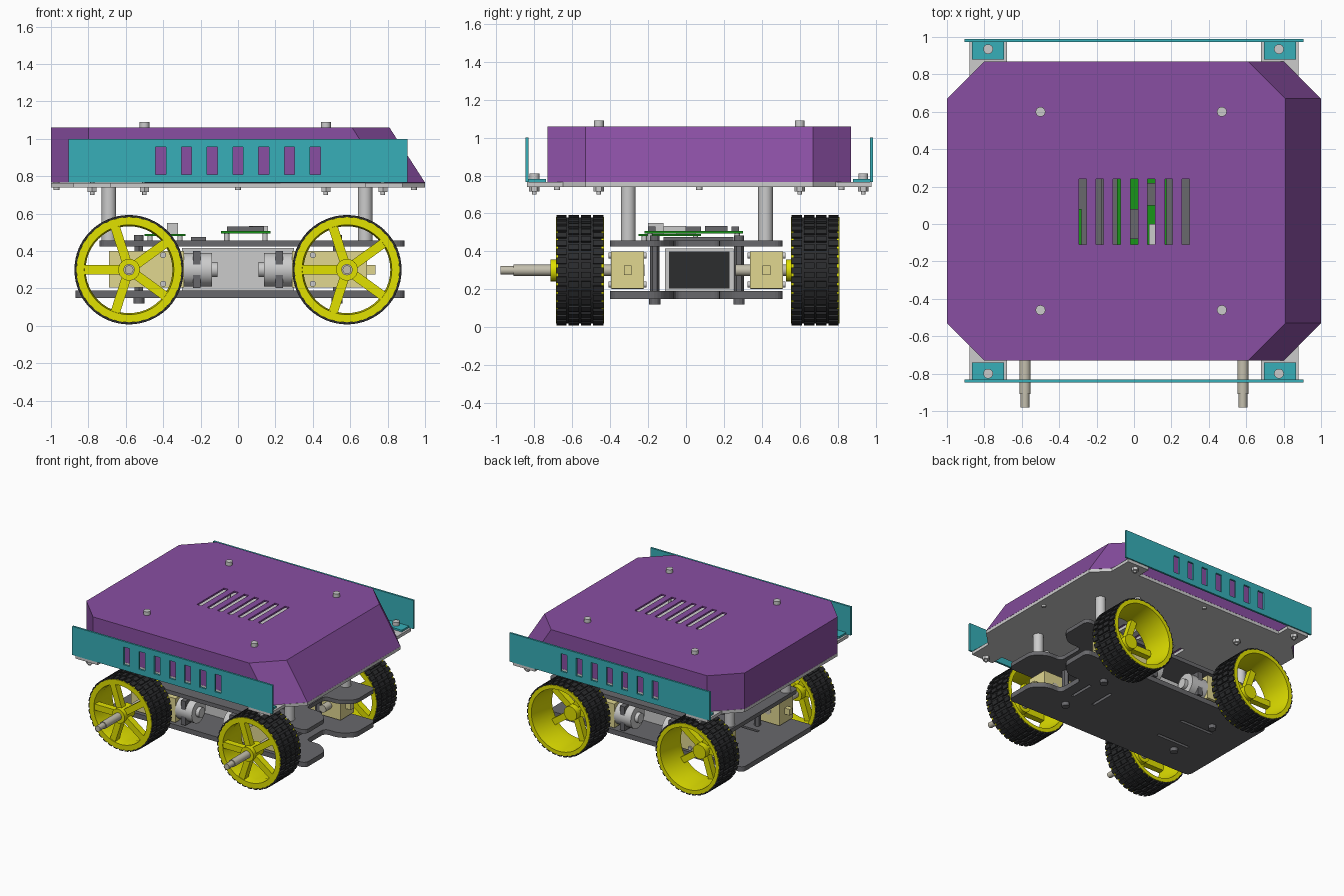
import bpy, bmesh
from math import pi, cos, sin
from mathutils import Matrix, Vector

if "Cube" in bpy.data.objects:
    bpy.data.objects.remove(bpy.data.objects["Cube"])


def mat(name, r, g, b):
    m = bpy.data.materials.new(name)
    m.diffuse_color = (r, g, b, 1)
    m.use_nodes = True
    m.node_tree.nodes["Principled BSDF"].inputs["Base Color"].default_value = m.diffuse_color
    return m


PURPLE = mat("purple", 0.25, 0.077, 0.36)
TEAL = mat("teal", 0.038, 0.43, 0.48)
YELLOW = mat("yellow", 0.75, 0.75, 0.0)
PALE = mat("pale_plastic", 0.75, 0.68, 0.28)
GREEN = mat("board_green", 0.01, 0.30, 0.01)
BLACK = mat("rubber", 0.025, 0.026, 0.028)
AXLE = mat("axle_metal", 0.55, 0.52, 0.42)
DARK = mat("dark_grey", 0.14, 0.14, 0.15)


def finish(name, bm, m=None, smooth=False):
    bmesh.ops.recalc_face_normals(bm, faces=bm.faces)
    me = bpy.data.meshes.new(name)
    bm.to_mesh(me)
    bm.free()
    if m:
        me.materials.append(m)
    ob = bpy.data.objects.new(name, me)
    bpy.context.collection.objects.link(ob)
    if smooth:
        bpy.ops.object.select_all(action='DESELECT')
        ob.select_set(True)
        bpy.context.view_layer.objects.active = ob
        bpy.ops.object.shade_smooth_by_angle(angle=0.6)
    return ob


def add_box(bm, x0, x1, y0, y1, z0, z1, rot=Matrix()):
    M = rot @ Matrix.Translation(((x0 + x1) / 2, (y0 + y1) / 2, (z0 + z1) / 2)) \
        @ Matrix.Diagonal((x1 - x0, y1 - y0, z1 - z0, 1))
    bmesh.ops.create_cube(bm, size=1, matrix=M)


def boxes(name, items, m=None):
    bm = bmesh.new()
    for b in items:
        add_box(bm, *b)
    return finish(name, bm, m)


def add_cyl(bm, a, b, r, n=24):
    a, b = Vector(a), Vector(b)
    q = (b - a).to_track_quat('Z', 'Y').to_matrix().to_4x4()
    bmesh.ops.create_cone(bm, cap_ends=True, segments=n, radius1=r, radius2=r,
                          depth=(b - a).length, matrix=Matrix.Translation((a + b) / 2) @ q)


def cyls(name, items, m=None):
    bm = bmesh.new()
    for c in items:
        add_cyl(bm, *c)
    return finish(name, bm, m, True)


def prism(name, half, yc, z0, z1, m=None, round_r=0):
    # outline given for the +y half, mirrored about y = yc
    pts = half + [(x, -y) for x, y in reversed(half)]
    bm = bmesh.new()
    f = bm.faces.new([bm.verts.new((x, y + yc, z0)) for x, y in pts])
    r = bmesh.ops.extrude_face_region(bm, geom=[f])
    for v in r["geom"]:
        if isinstance(v, bmesh.types.BMVert):
            v.co.z = z1
    if round_r:
        up = [e for e in bm.edges if abs(e.verts[0].co.z - e.verts[1].co.z) > 1e-4]
        bmesh.ops.bevel(bm, geom=up, offset=round_r, segments=4, profile=0.5, affect='EDGES')
    return finish(name, bm, m)


def cut(ob, items):
    # cut box-shaped openings, then bake the result
    c = boxes("cutter", items)
    c.hide_render = True
    md = ob.modifiers.new("cut", 'BOOLEAN')
    md.operation, md.object, md.solver = 'DIFFERENCE', c, 'EXACT'
    dg = bpy.context.evaluated_depsgraph_get()
    me = bpy.data.meshes.new_from_object(ob.evaluated_get(dg))
    ob.modifiers.clear()
    ob.data = me
    bpy.data.objects.remove(c)


# body shell: folded sheet with sloped nose at +x
YC = 0.07
low = [(-1, .6), (-.8, .8), (.8, .8), (1, .6), (1, -.6), (.8, -.8), (-.8, -.8), (-1, -.6)]
bm = bmesh.new()
vb = [bm.verts.new((x, y + YC, 0.766)) for x, y in low]
vt = [bm.verts.new((x - (0.19 if x > 0 else 0), y + YC, 1.06)) for x, y in low]
bm.faces.new(vt)
for i in range(8):
    j = (i + 1) % 8
    bm.faces.new((vb[i], vb[j], vt[j], vt[i]))
shell = finish("body_shell", bm, PURPLE)
sol = shell.modifiers.new("sheet", 'SOLIDIFY')
sol.thickness, sol.offset, sol.use_even_offset = 0.015, -1, True
vents = [(-.295 + .092 * i, -.255 + .092 * i, -.11, .24, 0.6, 1.3) for i in range(7)]
cut(shell, vents)

# body floor plate with four corner tabs
floor = prism("body_floor", [(-1, .6), (-.88, .72), (-.88, .91), (-.68, .91), (-.68, .8), (.68, .8),
                             (.68, .91), (.88, .91), (.88, .72), (1, .6)], YC, 0.74, 0.765)
cut(floor, vents)

# side panels with slots and feet
for s, side in ((-1, "front"), (1, "back")):
    y = YC + s * .91
    panel = boxes(side + "_side_panel", [(-.905, .905, y - .008, y + .008, .766, 1.0)], TEAL)
    cut(panel, [(-.44 + .1375 * i, -.385 + .1375 * i, y - .1, y + .1, .81, .955) for i in range(7)])
    y0, y1 = sorted((y - s * .008, y - s * .1))
    boxes(side + "_panel_feet", [(x - .085, x + .085, y0, y1, .766, .781) for x in (-.78, .78)], TEAL)

# screws with nuts below
bm = bmesh.new()
screws = [(x, y, 1.06) for x in (-.5, .47) for y in (-.46, .6)]
screws += [(x, y, .78) for x in (-.78, .775) for y in (-.8, .935)]
for x, y, z in screws:
    add_cyl(bm, (x, y, z), (x, y, z + .03), .026)
    add_cyl(bm, (x, y, .70), (x, y, z), .012, 12)
    add_cyl(bm, (x, y, .715), (x, y, .74), .028, 6)
for x, y in ((-.97, .07), (.94, .07), (0, -.68), (0, .82)):
    add_cyl(bm, (x, y, .725), (x, y, .79), .016, 12)
finish("body_screws", bm, None, True)

# chassis decks with notched end
CC = 0.055
deck = [(-.87, .455), (.89, .455), (.89, .2), (.79, .12), (.66, .12)]
lower = prism("lower_deck", deck, CC, .15, .19, DARK, .04)
upper = prism("upper_deck", [(-.74, .455)] + deck[1:], CC, .425, .457, DARK, .04)
slots = [(-.6, -.3, y - .012, y + .012, .1, .6) for y in (-.08, .19)]
slots += [(x - .012, x + .012, -.05, .16, .1, .6) for x in (.36, .56)]
for d in (lower, upper):
    cut(d, slots)

# posts between decks and up to the body floor
cyls("body_posts", [((x, y, .457), (x, y, .74), .039) for x in (-.69, .68) for y in (-.305, .42)])
bm = bmesh.new()
for x in (-.53, .53):
    for y in (-.165, .28):
        add_cyl(bm, (x, y, .19), (x, y, .425), .026, 6)
        for za, zb, r in ((.12, .15, .03), (.457, .485, .026)):
            add_cyl(bm, (x, y, za), (x, y, zb), r, 12)
finish("deck_standoffs", bm, DARK)

# battery pack
boxes("battery_case", [(-.3, .3, -.11, .25, .19, .415)])
boxes("battery_ends", [(x - .006, x + .006, -.09, .23, .205, .4) for x in (-.3, .3)], BLACK)

# gear motors
for s in (-1, 1):
    for yc, tag in ((-.308, "front"), (.425, "back")):
        def bx(a, b, *r):
            return (*sorted((s * a, s * b)), *r)
        name = tag + ("_left" if s < 0 else "_right")
        boxes(name + "_gearbox", [bx(.29, .69, yc - .087, yc + .087, .205, .4),
                                  bx(.69, .735, yc - .02, yc + .02, .275, .325)], PALE)
        cyls(name + "_motor_can", [((s * .14, yc, .3), (s * .29, yc, .3), .09),
                                   ((s * .11, yc, .3), (s * .14, yc, .3), .04)])
        boxes(name + "_motor_strap", [bx(.2, .24, yc - .085, yc + .085, .202, .4)], DARK)
        cyls(name + "_gearbox_screws", [((s * x, yc - .1, z), (s * x, yc + .1, z), .016, 12)
                                        for x in (.4,) for z in (.225, .378)])
        cx = s * .5825
        if yc < 0:
            rods = [((cx, -.91, .3), (cx, -.22, .3), .03), ((cx, -.98, .3), (cx, -.91, .3), .023)]
        else:
            rods = [((cx, .26, .3), (cx, .65, .3), .03)]
        cyls(name + "_axle", rods, AXLE)

# circuit boards and their components
boxes("circuit_boards", [(-.09, .175, -.22, .3, .495, .508), (-.5, -.28, -.25, .08, .48, .492)], GREEN)
boxes("board_chips", [(-.02, .05, -.08, .08, .508, .53), (.06, .13, .1, .22, .508, .535),
                      (-.06, .14, .24, .28, .508, .53), (-.06, .14, -.2, -.16, .508, .53),
                      (-.25, -.17, -.12, .25, .457, .475)], DARK)
boxes("board_sockets", [(-.38, -.32, -.2, -.12, .492, .55), (.08, .16, -.12, .0, .508, .535),
                        (-.46, -.4, -.05, .05, .492, .52)])
cyls("board_spacers", [((x, y, .457), (x, y, .497), .014, 12) for x in (-.06, .145) for y in (-.19, .27)]
     + [((x, y, .457), (x, y, .482), .014, 12) for x in (-.47, -.31) for y in (-.22, .05)])


def lathe(bm, prof, n):
    # closed profile (radius, y) spun around the y axis
    rings = [[bm.verts.new((r * cos(2 * pi * i / n), y, r * sin(2 * pi * i / n))) for r, y in prof]
             for i in range(n)]
    for i in range(n):
        a, b = rings[i], rings[(i + 1) % n]
        for k in range(len(prof)):
            l = (k + 1) % len(prof)
            bm.faces.new((a[k], b[k], b[l], a[l]))


# wheel: rim with five spokes and hub, tyre with staggered tread
bm = bmesh.new()
lathe(bm, [(.24, -.127), (.281, -.127), (.281, -.115), (.262, -.11), (.262, .11), (.281, .115),
           (.281, .127), (.25, .127), (.232, -.06)], 48)
for i in range(5):
    R = Matrix.Rotation(pi + i * 2 * pi / 5, 4, 'Y')
    add_box(bm, .04, .245, -.122, -.07, -.025, .025, R)
add_cyl(bm, (0, -.155, 0), (0, -.02, 0), .058)
rim = finish("wheel_rim", bm, YELLOW, True)
bm = bmesh.new()
lathe(bm, [(.265, -.122), (.28, -.122), (.28, .122), (.265, .122)], 48)
for i in range(36):
    for k, (ya, yb) in enumerate(((-.124, -.07), (-.06, -.005), (.005, .06), (.07, .124))):
        R = Matrix.Rotation((i + .5 * (k in (1, 2))) * 2 * pi / 36, 4, 'Y')
        add_box(bm, .275, .292, ya, yb, -.016, .016, R)
tyre = finish("wheel_tyre", bm, BLACK)
spots = [(x, y) for x in (-.5825, .5825) for y in (-.56, .682)]
for src in (rim, tyre):
    for i, (x, y) in enumerate(spots):
        ob = src if i == 0 else src.copy()
        if i:
            bpy.context.collection.objects.link(ob)
        ob.location = (x, y, .3)
